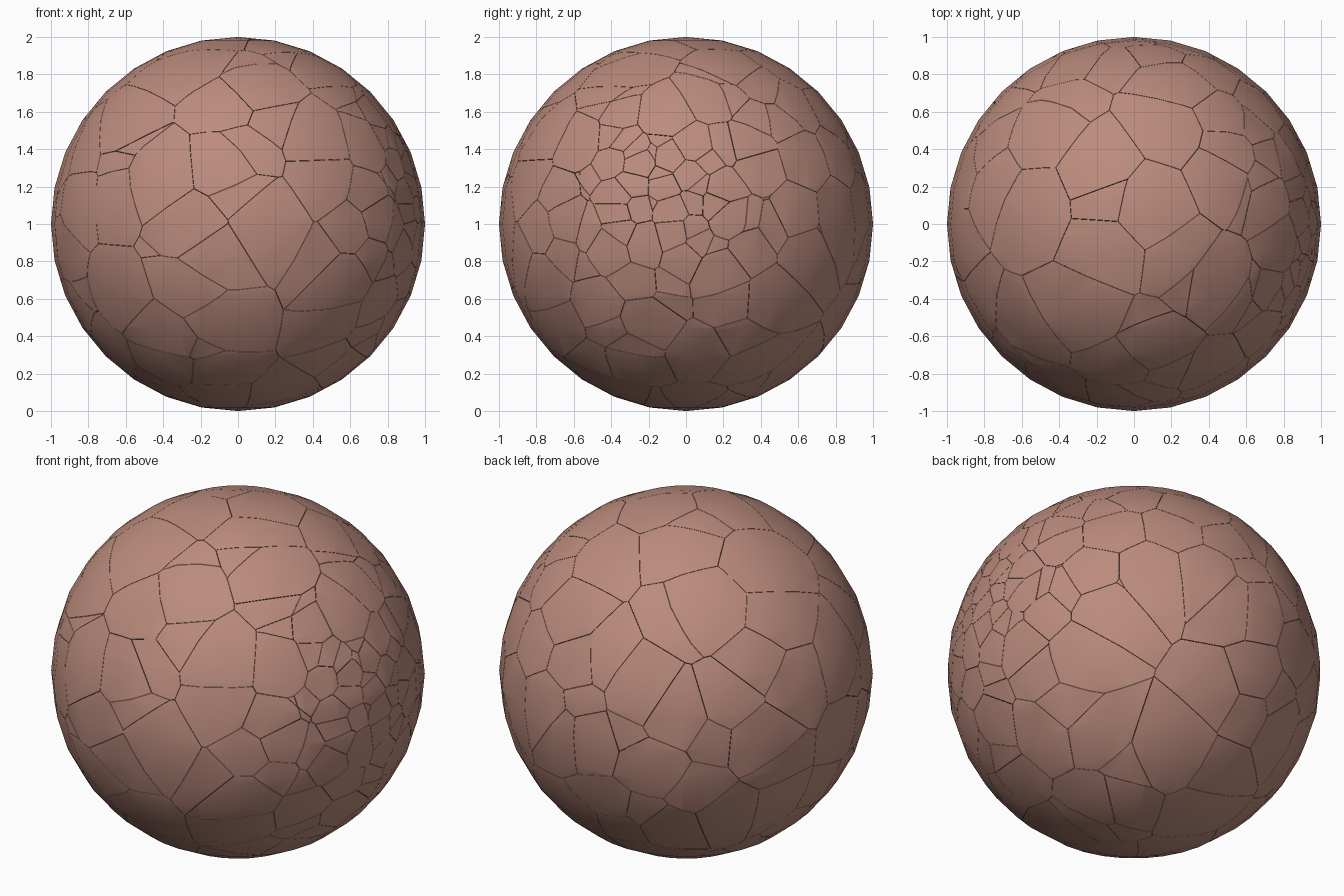
import bpy, bmesh, math, random
from mathutils import Vector

if "Cube" in bpy.data.objects:
    bpy.data.objects.remove(bpy.data.objects["Cube"])

random.seed(11)
CENTRE = Vector((0, 0, 1))
IMPACT = Vector((0.97, -0.12, 0.2)).normalized()   # where the cracks are densest
GAP = 0.001                                        # hairline crack half-width

clay = bpy.data.materials.new("dusty_clay")
clay.diffuse_color = (0.50, 0.262, 0.205, 1)
clay.use_nodes = True
clay.node_tree.nodes["Principled BSDF"].inputs["Base Color"].default_value = clay.diffuse_color


def random_direction():
    return Vector([random.gauss(0, 1) for _ in range(3)]).normalized()


# Seeds: loosely even over the sphere, then crowded around the impact side
seeds = []


def add_seeds(count, spread, spacing):
    made = tries = 0
    while made < count and tries < 5000:
        tries += 1
        d = random_direction()
        if spread:
            d = (IMPACT + d * abs(random.gauss(0, spread))).normalized()
        p = d * random.uniform(0.8, 0.97)
        if all((p - q).length > spacing for q in seeds):
            seeds.append(p)
            made += 1


add_seeds(105, 0, 0.15)
add_seeds(75, 0.75, 0.08)
add_seeds(40, 0.3, 0.05)

# Whole ball that every shard is cut from
ball = bmesh.new()
bmesh.ops.create_uvsphere(ball, u_segments=32, v_segments=16, radius=1)
ball_mesh = bpy.data.meshes.new("ball_source")
ball.to_mesh(ball_mesh)
ball.free()


def make_shard(index, seed):
    """Cut the ball down to the region nearest to this seed."""
    bm = bmesh.new()
    bm.from_mesh(ball_mesh)
    others = sorted((q for q in seeds if q is not seed), key=lambda q: (q - seed).length)
    reach = 2.0
    for q in others:
        step = q - seed
        if step.length > 2 * reach:
            break
        n = step.normalized()
        cut = bmesh.ops.bisect_plane(
            bm, geom=bm.verts[:] + bm.edges[:] + bm.faces[:], dist=1e-6,
            plane_co=(seed + q) / 2 - n * GAP, plane_no=n, clear_outer=True)
        rim = [e for e in cut["geom_cut"]
               if isinstance(e, bmesh.types.BMEdge) and e.is_boundary]
        if len(rim) > 2:
            bmesh.ops.edgeloop_fill(bm, edges=rim)
        if not bm.verts:
            break
        reach = max((v.co - seed).length for v in bm.verts)
    if bm.faces:
        bmesh.ops.recalc_face_normals(bm, faces=bm.faces[:])
        for f in bm.faces:
            f.smooth = True
        for e in bm.edges:
            e.smooth = len(e.link_faces) == 2 and e.calc_face_angle(0) < math.radians(30)
        name = f"shard_{index:03d}"
        mesh = bpy.data.meshes.new(name)
        bm.to_mesh(mesh)
        mesh.materials.append(clay)
        shard = bpy.data.objects.new(name, mesh)
        shard.location = CENTRE
        bpy.context.collection.objects.link(shard)
    bm.free()


for i, s in enumerate(seeds):
    make_shard(i, s)

bpy.data.meshes.remove(ball_mesh)
